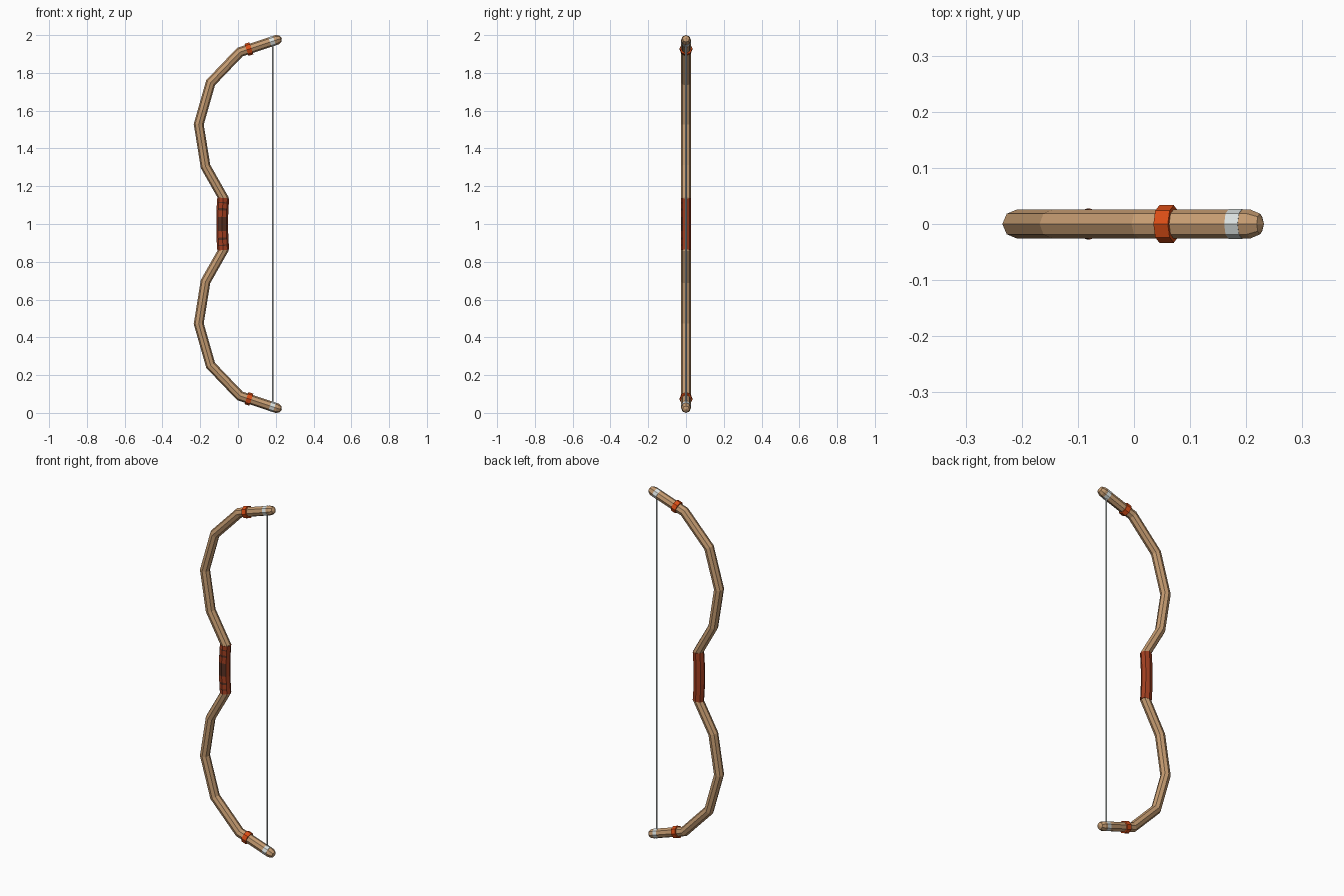
import bpy, bmesh, math
from mathutils import Vector

if "Cube" in bpy.data.objects:
    bpy.data.objects.remove(bpy.data.objects["Cube"])


def material(name, rgb):
    m = bpy.data.materials.new(name)
    m.diffuse_color = (*rgb, 1)
    m.use_nodes = True
    m.node_tree.nodes["Principled BSDF"].inputs["Base Color"].default_value = m.diffuse_color
    return m


WOOD = material("tan wood", (0.56, 0.33, 0.165))
ORANGE = material("orange binding", (0.70, 0.075, 0.008))
LEATHER = material("red leather", (0.36, 0.05, 0.015))
DARK = material("dark brown leather", (0.10, 0.03, 0.016))
CORD = material("pale cord", (0.70, 0.75, 0.74))

SIDES = 8


def tube(name, path, r_in, r_y, mats, round_end=False, mirror=False):
    """Mitred octagonal tube along (x, z) points; z is measured from mid-height."""
    pts = [Vector((x, 0, z)) for x, z in path]
    bm = bmesh.new()
    rings = []

    def ring(centre, normal, k):
        rings.append([bm.verts.new(centre + normal * (math.cos(a) * k[0])
                                   + Vector((0, math.sin(a) * k[1], 0)))
                      for a in (2 * math.pi * i / SIDES for i in range(SIDES))])

    for i, p in enumerate(pts):
        d_in = (p - pts[i - 1]).normalized() if i else (pts[1] - p).normalized()
        d_out = (pts[i + 1] - p).normalized() if i < len(pts) - 1 else d_in
        t = (d_in + d_out).normalized()
        n = Vector((t.z, 0, -t.x))
        ring(p, n, (r_in / t.dot(d_in), r_y))
    if round_end:
        c = math.sqrt(0.5)
        ring(pts[-1] + t * r_in * c, n, (r_in * c, r_y * c))
    for a, b in zip(rings, rings[1:]):
        for i in range(SIDES):
            j = (i + 1) % SIDES
            bm.faces.new((a[i], a[j], b[j], b[i]))
    bm.faces.new(rings[0])
    if round_end:
        apex = bm.verts.new(pts[-1] + t * r_in)
        for i in range(SIDES):
            bm.faces.new((rings[-1][i], rings[-1][(i + 1) % SIDES], apex))
    else:
        bm.faces.new(rings[-1])
    bmesh.ops.recalc_face_normals(bm, faces=bm.faces)
    me = bpy.data.meshes.new(name)
    bm.to_mesh(me)
    bm.free()
    for m in mats:
        me.materials.append(m)
    ob = bpy.data.objects.new(name, me)
    ob.location.z = 1
    bpy.context.collection.objects.link(ob)
    if mirror:
        mod = ob.modifiers.new("mirror", 'MIRROR')
        mod.use_axis = (False, False, True)
    return ob


# Curved limbs, upper half mirrored to the lower half
BEND, TIP = Vector((0.01, 0.91)), Vector((0.207, 0.9753))
tube("limb", [(-0.081, 0.08), (-0.077, 0.137), (-0.172, 0.305), (-0.208, 0.528),
              (-0.145, 0.748), BEND, TIP], 0.026, 0.026, [WOOD], True, True)


def band(name, x, length, radius, mat):
    """Short collar around the straight tip part of the limb."""
    d = (TIP - BEND).normalized()
    c = BEND + d * ((x - BEND.x) / d.x)
    tube(name, [c - d * length / 2, c + d * length / 2], radius, radius, [mat], mirror=True)


band("limb_binding", 0.058, 0.027, 0.0335, ORANGE)
band("string_loop", 0.181, 0.025, 0.0268, CORD)

# Bow string
tube("bow_string", [(0.183, -0.965), (0.183, 0.965)], 0.004, 0.004, [CORD])

# Grip, with a dark patch and thin stripes on its front faces
levels = [0.037, 0.072, 0.084, 0.11, 0.116, 0.138]
zs = [-z for z in reversed(levels)] + levels
grip = tube("grip", [(-0.084 + 0.006 * (abs(z) / 0.138) ** 2, z) for z in zs],
            0.0315, 0.0275, [LEATHER, DARK])
for f in grip.data.polygons:
    z = abs(f.center.z)
    dark = z < 0.037 or 0.072 < z < 0.084 or 0.11 < z < 0.116
    if dark and f.normal.y < -0.7:
        f.material_index = 1
